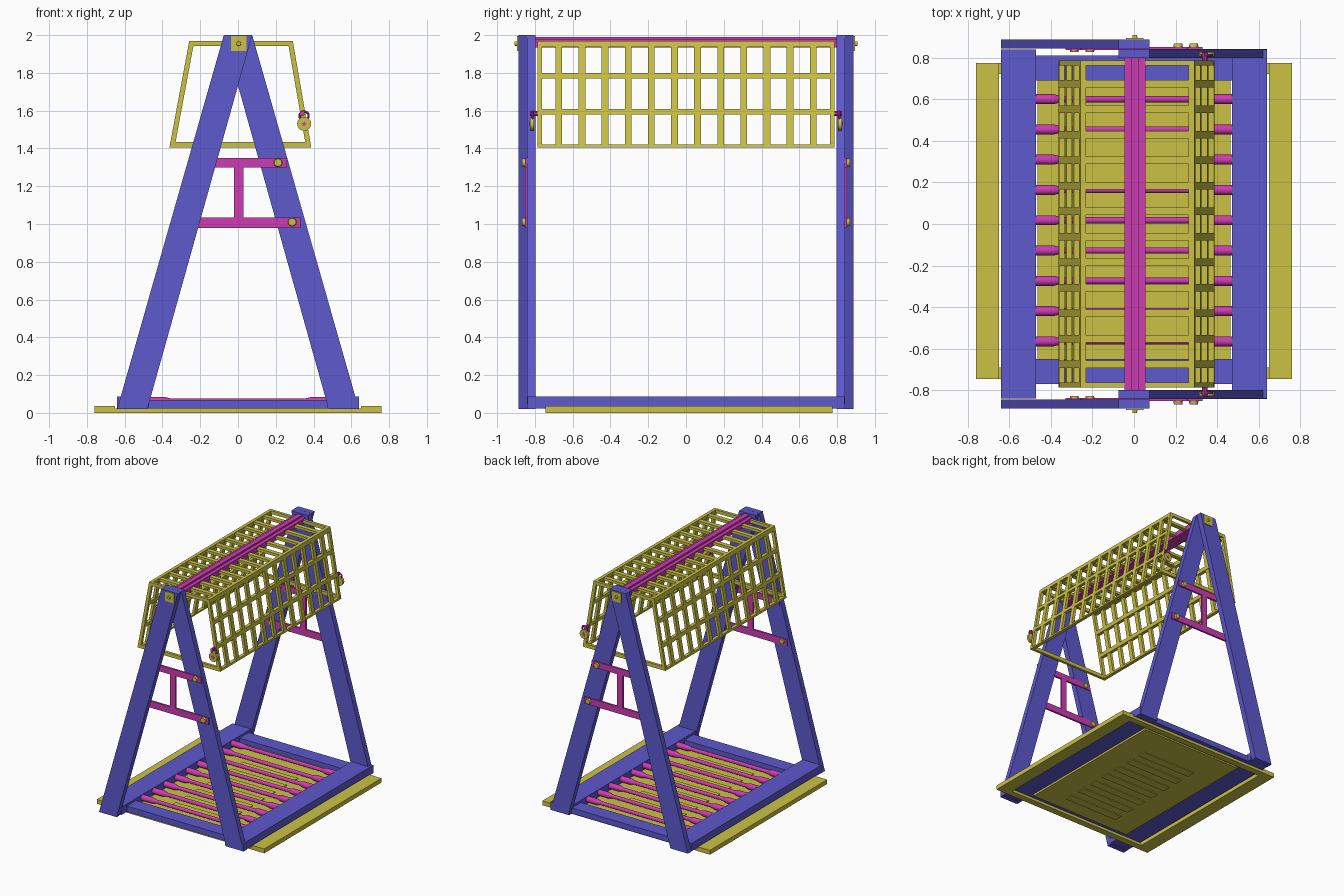
import bpy, bmesh, math
from mathutils import Matrix, Vector

if "Cube" in bpy.data.objects:
    bpy.data.objects.remove(bpy.data.objects["Cube"])


def material(name, rgb):
    m = bpy.data.materials.new(name)
    m.use_nodes = True
    m.diffuse_color = (*rgb, 1)
    m.node_tree.nodes["Principled BSDF"].inputs["Base Color"].default_value = (*rgb, 1)
    return m


BLUE = material("frame blue", (0.11, 0.10, 0.61))
YELLOW = material("mustard yellow", (0.60, 0.54, 0.06))
PINK = material("magenta", (0.61, 0.045, 0.45))


def prism(bm, pts, y0, y1):
    """Extrude an (x, z) outline from y0 to y1."""
    a = [bm.verts.new((x, y0, z)) for x, z in pts]
    b = [bm.verts.new((x, y1, z)) for x, z in pts]
    bm.faces.new(a)
    bm.faces.new(b[::-1])
    for i in range(len(pts)):
        j = (i + 1) % len(pts)
        bm.faces.new((a[i], b[i], b[j], a[j]))


def box(bm, x0, x1, y0, y1, z0, z1):
    prism(bm, [(x0, z0), (x1, z0), (x1, z1), (x0, z1)], y0, y1)


def tube(bm, start, end, r0, r1, sides=16):
    """Straight round bar or cone between two points."""
    a, b = Vector(start), Vector(end)
    turn = (b - a).to_track_quat('Z', 'Y').to_matrix().to_4x4()
    bmesh.ops.create_cone(bm, cap_ends=True, segments=sides, radius1=r0, radius2=r1,
                          depth=(b - a).length, matrix=Matrix.Translation((a + b) / 2) @ turn)


def finish(bm, name, mat, smooth=False):
    bmesh.ops.recalc_face_normals(bm, faces=bm.faces)
    mesh = bpy.data.meshes.new(name)
    bm.to_mesh(mesh)
    bm.free()
    mesh.materials.append(mat)
    ob = bpy.data.objects.new(name, mesh)
    bpy.context.collection.objects.link(ob)
    if smooth:
        bpy.ops.object.select_all(action='DESELECT')
        ob.select_set(True)
        bpy.context.view_layer.objects.active = ob
        bpy.ops.object.shade_smooth_by_angle(angle=math.radians(40))
    return ob


# End frames, mirrored front to back
for end, s in (("front", -1), ("back", 1)):
    for side, k, y0, y1 in (("right", -1, 0.843, 0.888), ("left", 1, 0.797, 0.842)):
        bm = bmesh.new()
        prism(bm, [(k * 0.64, 0.02), (k * 0.48, 0.02), (-k * 0.075, 2), (k * 0.075, 2)],
              s * y0, s * y1)
        finish(bm, f"{end}_{side}_leg", BLUE)

    # H-shaped brace between the legs
    bm = bmesh.new()
    box(bm, -0.26, 0.26, s * 0.836, s * 0.852, 1.30, 1.35)
    box(bm, -0.33, 0.33, s * 0.836, s * 0.852, 0.98, 1.035)
    box(bm, -0.022, 0.028, s * 0.836, s * 0.852, 1.035, 1.30)
    finish(bm, f"{end}_brace", PINK)

    # Bolts: outside on one leg, inside on the other
    bm = bmesh.new()
    for x, z in ((0.212, 1.325), (0.287, 1.01)):
        tube(bm, (x, s * 0.84, z), (x, s * 0.867, z), 0.025, 0.02)
        tube(bm, (-x, s * 0.85, z), (-x, s * 0.827, z), 0.025, 0.02)
    finish(bm, f"{end}_bolts", YELLOW, True)

    # Bearing plate and axle pin
    bm = bmesh.new()
    box(bm, -0.038, 0.045, s * 0.885, s * 0.895, 1.915, 1.995)
    tube(bm, (0.004, s * 0.89, 1.955), (0.004, s * 0.908, 1.955), 0.013, 0.011)
    finish(bm, f"{end}_bearing_plate", YELLOW, True)

    # Round padlock with shackle and raised emblem
    bm = bmesh.new()
    tube(bm, (0.35, s * 0.804, 1.53), (0.35, s * 0.826, 1.53), 0.037, 0.037, 20)
    finish(bm, f"{end}_padlock_body", YELLOW, True)
    bpy.ops.mesh.primitive_torus_add(location=(0.35, s * 0.812, 1.572), major_radius=0.024,
                                     minor_radius=0.006, major_segments=20, minor_segments=8,
                                     rotation=(math.pi / 2, 0, 0))
    bpy.context.object.name = f"{end}_padlock_shackle"
    bpy.context.object.data.materials.append(PINK)
    bpy.ops.object.shade_smooth_by_angle(angle=math.radians(40))
    bm = bmesh.new()
    star = [(0.35 + r * math.sin(i * math.pi / 5), 1.53 + r * math.cos(i * math.pi / 5))
            for i in range(10) for r in ((0.016, 0.007)[i % 2],)]
    prism(bm, star, s * 0.825, s * 0.829)
    tube(bm, (0.34, s * 0.78, 1.585), (0.34, s * 0.825, 1.585), 0.014, 0.014, 10)
    finish(bm, f"{end}_padlock_emblem", PINK)

# Base frame
bm = bmesh.new()
for k in (-1, 1):
    box(bm, k * 0.47, k * 0.64, -0.84, 0.84, 0.022, 0.086)
box(bm, -0.47, 0.47, -0.77, -0.65, 0.022, 0.068)
box(bm, -0.47, 0.47, 0.69, 0.81, 0.022, 0.068)
finish(bm, "base_frame", BLUE)

# Ground tray: rim and inner floor with low ribs
bm = bmesh.new()
for k in (-1, 1):
    box(bm, k * 0.65, k * 0.76, -0.745, 0.775, 0, 0.036)
box(bm, -0.65, 0.65, -0.745, -0.69, 0, 0.022)
box(bm, -0.65, 0.65, 0.72, 0.775, 0, 0.022)
finish(bm, "tray_rim", YELLOW)
bm = bmesh.new()
box(bm, -0.465, 0.465, -0.65, 0.69, 0.01, 0.03)
for i in range(7):
    y = 0.385 - 0.145 * i
    box(bm, -0.25, 0.25, y - 0.035, y + 0.035, 0.004, 0.036)
finish(bm, "tray_floor", YELLOW)

# Floor rods with thicker tapered ends
bm = bmesh.new()
for i in range(9):
    y = 0.6 - 0.1455 * i
    tube(bm, (-0.40, y, 0.06), (0.40, y, 0.06), 0.015, 0.015)
    for k in (-1, 1):
        tube(bm, (k * 0.385, y, 0.06), (k * 0.48, y, 0.06), 0.024, 0.024)
        tube(bm, (k * 0.35, y, 0.06), (k * 0.385, y, 0.06), 0.015, 0.024)
finish(bm, "floor_rods", PINK, True)

# Top axle beam: wide body with a raised central ridge
bm = bmesh.new()
box(bm, -0.045, 0.055, -0.80, 0.80, 1.935, 1.976)
box(bm, -0.015, 0.025, -0.80, 0.80, 1.97, 1.99)
finish(bm, "top_beam", PINK)

# Slatted hanging cage
LOW, HIGH, WALL = 1.405, 1.97, 0.027
SIDES = {"right": (-0.363, -0.258, 1), "left": (0.388, 0.29, -1)}
slats = [0.1225 * (i - 5.5) for i in range(12)]


def wall_bar(bm, side, z0, z1, y0, y1, thick=WALL):
    low, high, inward = SIDES[side]
    x0, x1 = (low + (high - low) * (z - LOW) / (HIGH - LOW) for z in (z0, z1))
    t = inward * thick
    prism(bm, [(x0, z0), (x0 + t, z0), (x1 + t, z1), (x1, z1)], y0, y1)


for side in SIDES:
    bm = bmesh.new()
    for z0, z1 in ((LOW, 1.42), (1.58, 1.61), (1.77, 1.80), (1.937, HIGH)):
        wall_bar(bm, side, z0, z1, -0.785, 0.785)
    for y in slats:
        wall_bar(bm, side, LOW, HIGH - 0.004, y - 0.018, y + 0.018, 0.022)
    for s in (-1, 1):
        wall_bar(bm, side, LOW, HIGH, s * 0.763, s * 0.785)
    finish(bm, f"cage_{side}_wall", YELLOW)

bm = bmesh.new()
for y in slats:
    box(bm, -0.25, 0.28, y - 0.018, y + 0.018, 1.945, 1.967)
for s in (-1, 1):
    box(bm, -0.25, 0.28, s * 0.763, s * 0.785, 1.943, HIGH)
    box(bm, -0.36, 0.385, s * 0.763, s * 0.785, LOW, 1.435)
finish(bm, "cage_top_and_end_bars", YELLOW)
